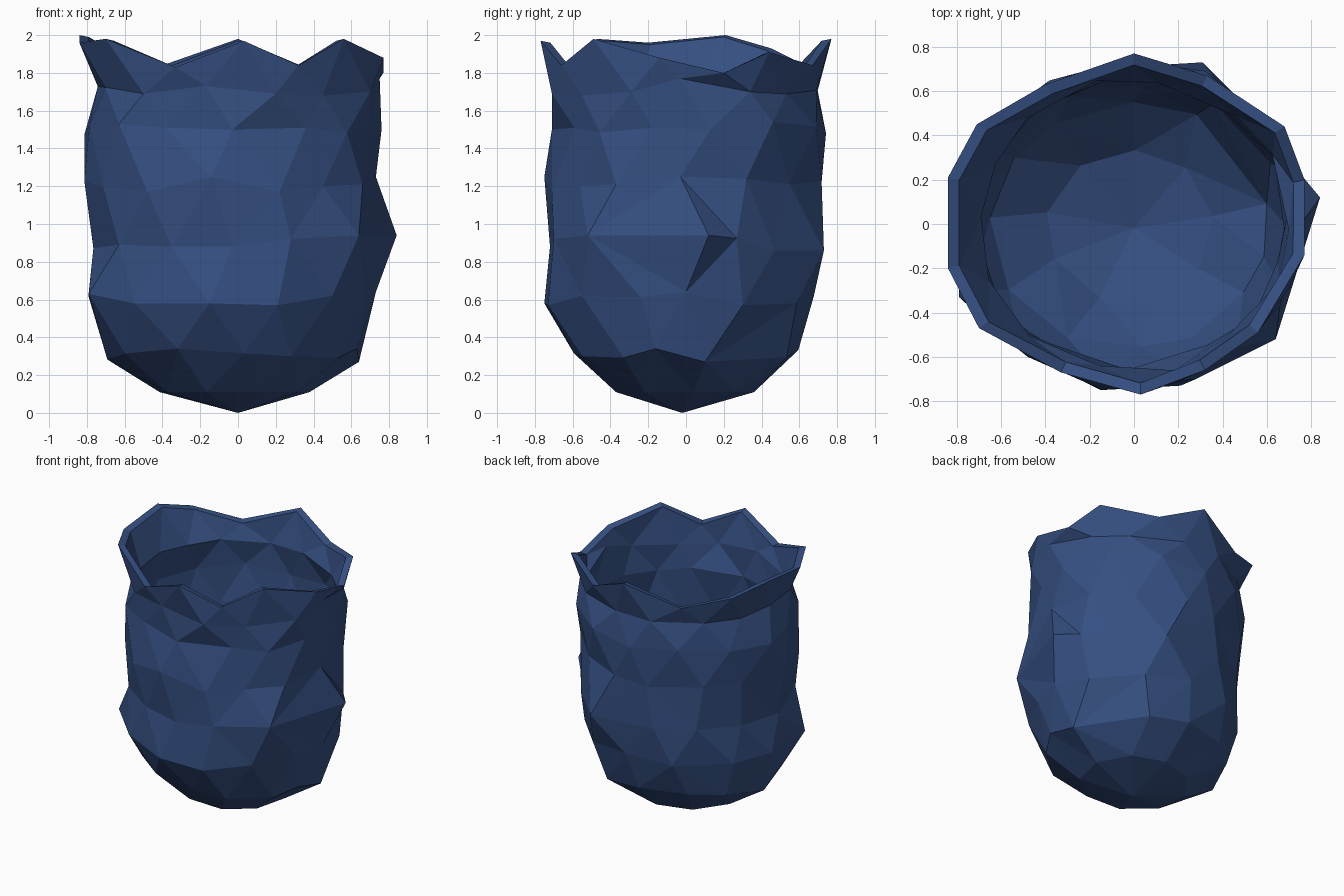
import bpy, bmesh, math, random

if "Cube" in bpy.data.objects:
    bpy.data.objects.remove(bpy.data.objects["Cube"])

random.seed(7)
WALL = 0.052

cloth = bpy.data.materials.new("denim blue")
cloth.diffuse_color = (0.036, 0.079, 0.222, 1)
cloth.use_nodes = True
cloth.node_tree.nodes["Principled BSDF"].inputs["Base Color"].default_value = cloth.diffuse_color

# Wall rings, bottom to top: points, height, left, right, front, back extents
rings = [
    (9, 0.11, -0.42, 0.38, -0.39, 0.36),
    (12, 0.31, -0.70, 0.66, -0.61, 0.60),
    (13, 0.60, -0.79, 0.74, -0.76, 0.70),
    (13, 0.90, -0.78, 0.80, -0.75, 0.73),
    (14, 1.21, -0.81, 0.75, -0.76, 0.72),
    (14, 1.50, -0.82, 0.77, -0.73, 0.75),
    (14, 1.71, -0.77, 0.76, -0.72, 0.71),
]

# Distinct folds and bulges for some rings
folds = {
    1: [(-0.32, -0.55, 0.34), (0.28, -0.55, 0.30), (0.63, -0.16, 0.34),
        (0.64, 0.10, 0.27)],
    2: [(-0.79, -0.33, 0.63), (-0.55, -0.55, 0.58), (-0.15, -0.75, 0.58),
        (0.21, -0.73, 0.57), (0.50, -0.55, 0.62), (0.73, 0.0, 0.64),
        (0.66, 0.30, 0.57)],
    3: [(-0.63, -0.44, 0.89), (-0.35, -0.63, 0.88), (-0.03, -0.72, 0.88),
        (0.28, -0.70, 0.92), (0.64, -0.52, 0.94), (0.84, 0.12, 0.94),
        (0.57, 0.47, 0.86), (0.31, 0.73, 0.86)],
    4: [(-0.48, -0.60, 1.17), (-0.14, -0.75, 1.25), (0.22, -0.71, 1.17),
        (0.45, -0.56, 1.20), (0.66, -0.37, 1.21), (0.73, -0.03, 1.25),
        (0.68, 0.32, 1.24)],
    5: [(-0.63, -0.48, 1.53), (-0.39, -0.59, 1.51), (-0.03, -0.71, 1.50),
        (0.36, -0.59, 1.51), (0.70, -0.18, 1.51), (0.76, 0.13, 1.50),
        (0.62, 0.46, 1.54)],
    6: [(-0.50, -0.55, 1.69), (-0.17, -0.69, 1.73), (0.20, -0.71, 1.69),
        (0.45, -0.55, 1.68), (0.70, -0.29, 1.70), (0.75, -0.03, 1.77),
        (0.67, 0.34, 1.70)],
}

# Wavy rim, anticlockwise from the front
rim = [(0.03, -0.77, 1.97), (0.32, -0.66, 1.84), (0.56, -0.49, 1.98),
       (0.77, -0.14, 1.88), (0.77, 0.20, 1.80), (0.68, 0.44, 1.91),
       (0.33, 0.67, 1.84), (0.00, 0.77, 1.98), (-0.40, 0.63, 1.84),
       (-0.71, 0.45, 1.93), (-0.84, 0.21, 2.00), (-0.84, -0.20, 1.96),
       (-0.70, -0.47, 1.98), (-0.33, -0.67, 1.83)]


def turn(p):
    """Angle around the pot, anticlockwise from the front."""
    return math.atan2(p[0], -p[1]) % math.tau


def ring_points(k):
    n, z, left, right, front, back = rings[k]
    pts = []
    for i in range(n):
        # staggered columns with crumpled offsets
        a = (i + 0.5 * (k % 2 == 0)) * math.tau / n + random.uniform(-0.08, 0.08)
        dent = 1 + random.uniform(-0.035, 0.015) * (k > 0)
        x, y = math.sin(a) * dent, -math.cos(a) * dent
        pts.append((x * (right if x > 0 else -left),
                    y * (back if y > 0 else -front),
                    z + random.uniform(-0.03, 0.03) * (k > 0)))
    # swap the nearest free point for each distinct fold
    fixed = folds.get(k, [])
    for f in fixed:
        free = [p for p in pts if p not in fixed]
        near = min(free, key=lambda p: math.hypot(p[0] - f[0], p[1] - f[1]))
        pts[pts.index(near)] = f
    return sorted(pts, key=turn)


bm = bmesh.new()
base = bm.verts.new((0, -0.02, 0))
levels = [[bm.verts.new(p) for p in ring_points(k)] for k in range(len(rings))]
levels.append([bm.verts.new(p) for p in rim])


def stitch(lower, upper):
    """Triangle strip between two closed rings, advancing whichever lags."""
    tl, tu = ([turn(v.co) for v in row] for row in (lower, upper))
    tl.append(tl[0] + math.tau)
    tu.append(tu[0] + math.tau)
    i = j = 0
    nl, nu = len(lower), len(upper)
    while i < nl or j < nu:
        a, b = lower[i % nl], upper[j % nu]
        if j == nu or (i < nl and tl[i + 1] <= tu[j + 1]):
            i += 1
            bm.faces.new((a, lower[i % nl], b))
        else:
            j += 1
            bm.faces.new((a, upper[j % nu], b))


# Faceted wall
for low, high in zip(levels, levels[1:]):
    stitch(low, high)
# Pointed underside
for i, v in enumerate(levels[0]):
    bm.faces.new((base, levels[0][(i + 1) % len(levels[0])], v))
bm.normal_update()

# Inner lining, offset from the wall, with a level rim
outer_faces = list(bm.faces)
lining = {}
for v in list(bm.verts):
    if v in levels[-1]:
        r = math.hypot(v.co.x, v.co.y)
        s = 1 - WALL / r
        lining[v] = bm.verts.new((v.co.x * s, v.co.y * s, v.co.z - 0.01))
    else:
        lining[v] = bm.verts.new(v.co - v.normal * WALL)
for f in outer_faces:
    bm.faces.new([lining[v] for v in reversed(f.verts)])
# Rim edge
for i, a in enumerate(levels[-1]):
    b = levels[-1][(i + 1) % len(rim)]
    bm.faces.new((a, b, lining[b], lining[a]))

mesh = bpy.data.meshes.new("crumpled_pot")
bm.to_mesh(mesh)
bm.free()
mesh.materials.append(cloth)
pot = bpy.data.objects.new("crumpled_pot", mesh)
bpy.context.collection.objects.link(pot)
